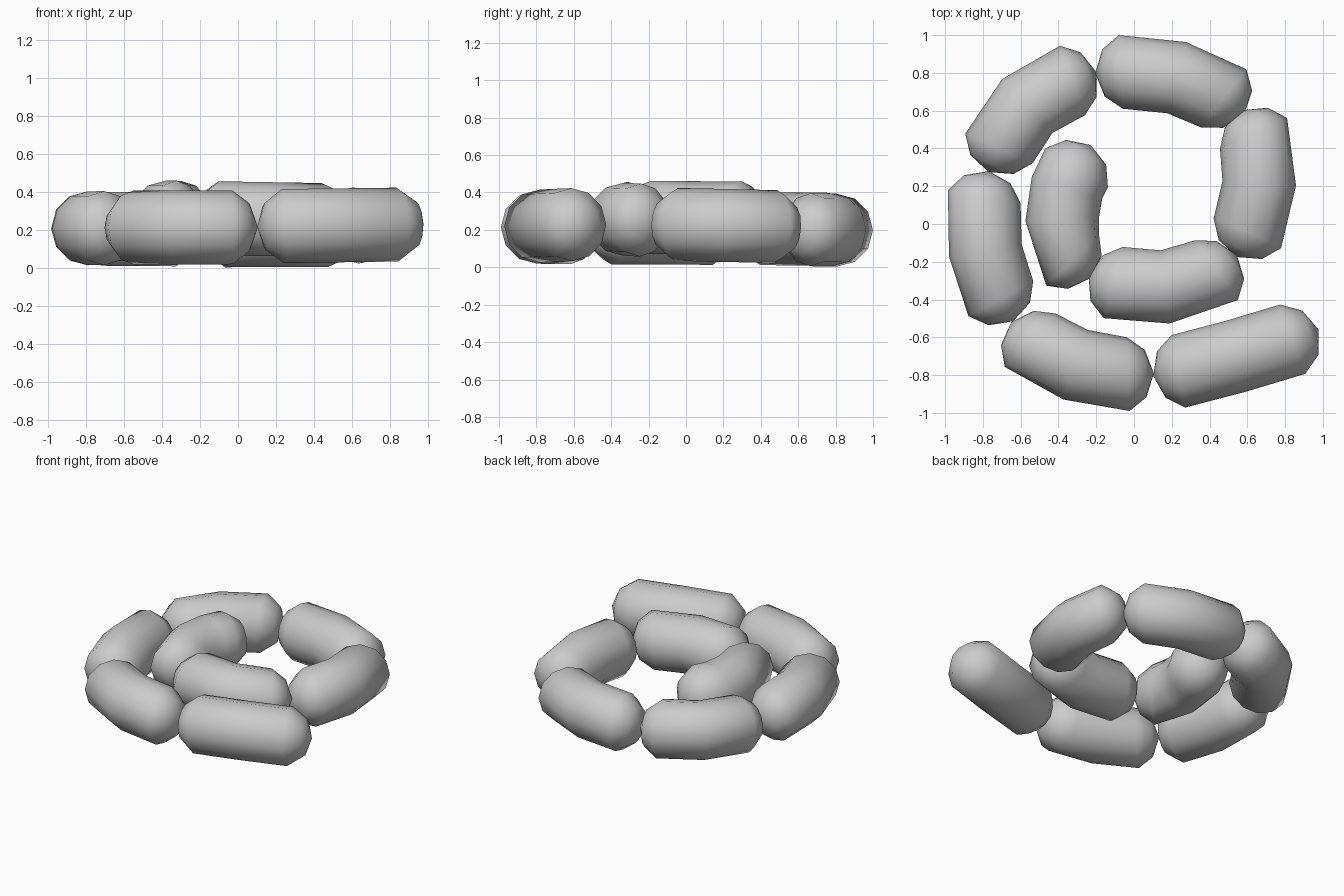
import bpy, bmesh
from mathutils import Vector

if "Cube" in bpy.data.objects:
    bpy.data.objects.remove(bpy.data.objects["Cube"])

R, SIDES = 0.195, 12
UP = Vector((0, 0, 1))

# Each sausage: z at start/end, then plan points: tip, body centres..., tip
LINKS = [
    (0.232, 0.217, [(0.978, -0.56), (0.84, -0.61), (0.54, -0.70), (0.235, -0.78), (0.102, -0.805)]),
    (0.215, 0.212, [(0.105, -0.79), (-0.03, -0.795), (-0.31, -0.745), (-0.55, -0.615), (-0.65, -0.52)]),
    (0.210, 0.208, [(-0.64, -0.515), (-0.705, -0.395), (-0.787, -0.14), (-0.793, 0.145), (-0.77, 0.28)]),
    (0.208, 0.202, [(-0.77, 0.275), (-0.715, 0.40), (-0.565, 0.625), (-0.325, 0.76), (-0.20, 0.805)]),
    (0.197, 0.202, [(-0.205, 0.798), (-0.07, 0.805), (0.225, 0.775), (0.475, 0.665), (0.583, 0.58)]),
    (0.212, 0.235, [(0.577, 0.603), (0.633, 0.48), (0.663, 0.215), (0.60, -0.05), (0.545, -0.175)]),
    (0.248, 0.266, [(0.545, -0.165), (0.435, -0.245), (0.165, -0.333), (-0.11, -0.31), (-0.24, -0.275)]),
    (0.266, 0.264, [(-0.23, -0.287), (-0.325, -0.19), (-0.38, 0.025), (-0.355, 0.19), (-0.304, 0.298), (-0.23, 0.418)]),
]


def sausage(name, z0, z1, plan):
    n = len(plan) - 1
    p = [Vector((x, y, z0 + (z1 - z0) * i / n)) for i, (x, y) in enumerate(plan)]
    # Rings: rounded shoulder, body rings, rounded shoulder
    d0, d1 = p[1] - p[0], p[-1] - p[-2]
    rings = [(p[1] - d0 * 0.68, d0, R * 0.64), (p[1], d0, R)]
    for i in range(2, n - 1):
        t = (p[i + 1] - p[i]).normalized() + (p[i] - p[i - 1]).normalized()
        rings.append((p[i], t, R))
    rings += [(p[-2], d1, R), (p[-2] + d1 * 0.68, d1, R * 0.64)]

    bm = bmesh.new()
    loops = []
    for c, t, r in rings:
        side = t.cross(UP).normalized()
        up = side.cross(t).normalized()
        loop = []
        for k in range(SIDES):
            import_angle = 2 * 3.14159265 * k / SIDES
            v = Vector((import_angle, 0)).x
            from_c = side * r * cos(v) + up * r * sin(v)
            loop.append(bm.verts.new(c + from_c))
        loops.append(loop)
    for a, b in zip(loops, loops[1:]):
        for k in range(SIDES):
            m = (k + 1) % SIDES
            bm.faces.new((a[k], a[m], b[m], b[k]))
    # Pointed tips
    for tip, loop in ((p[0], loops[0]), (p[-1], loops[-1])):
        v = bm.verts.new(tip)
        for k in range(SIDES):
            bm.faces.new((v, loop[k], loop[(k + 1) % SIDES]))
    bmesh.ops.recalc_face_normals(bm, faces=bm.faces)
    for f in bm.faces:
        f.smooth = True
    me = bpy.data.meshes.new(name)
    bm.to_mesh(me)
    bm.free()
    bpy.context.collection.objects.link(bpy.data.objects.new(name, me))


from math import cos, sin

# Spiral of links, outer end first
for i, (z0, z1, plan) in enumerate(LINKS):
    sausage(f"sausage_link_{i + 1}", z0, z1, plan)
